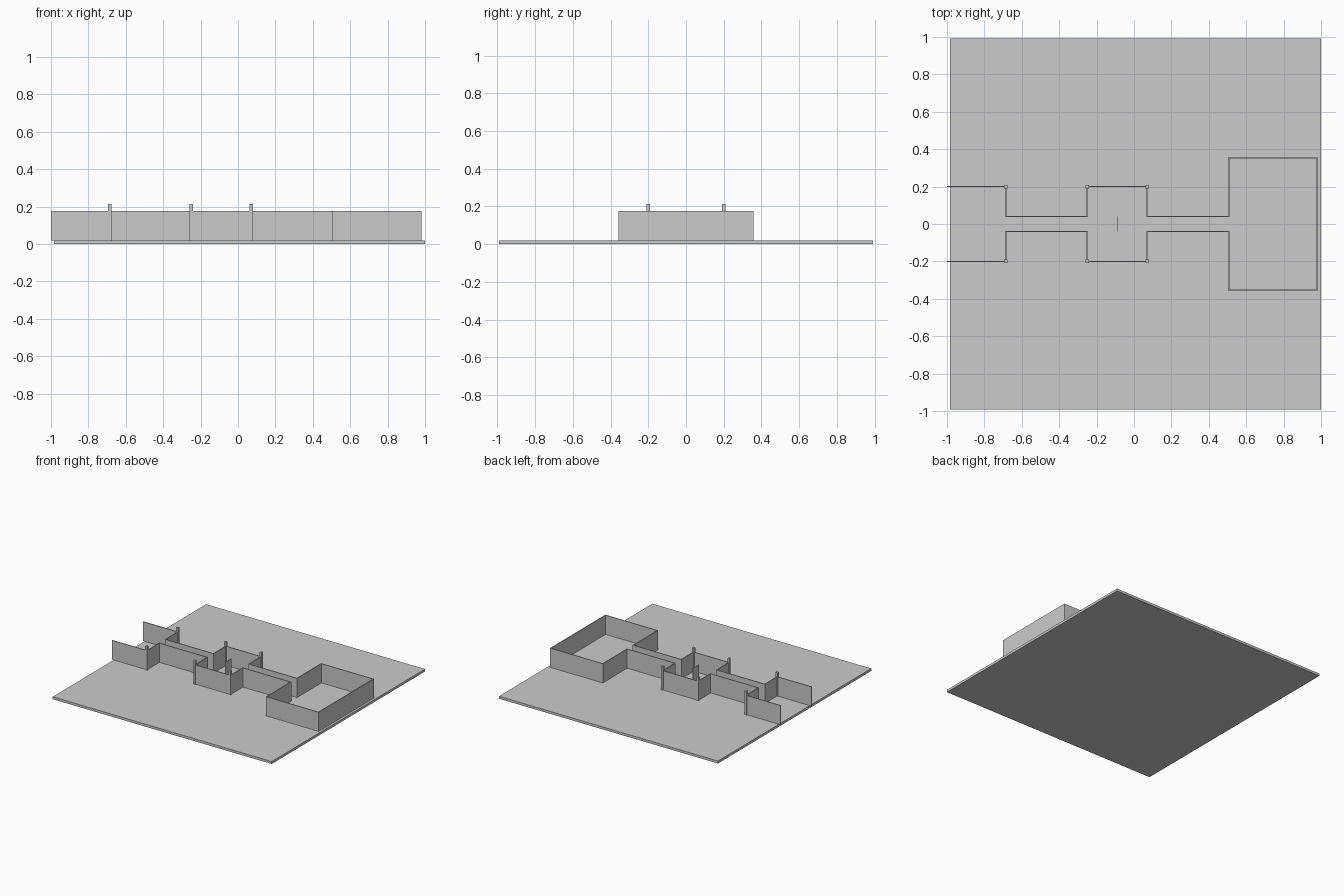
import bpy, bmesh
from mathutils import Vector

cube = bpy.data.objects.get("Cube")
if cube:
    bpy.data.objects.remove(cube, do_unlink=True)

FLOOR = 0.02
WALL_TOP = 0.177
POST_TOP = 0.213
THICK = 0.007

grey = bpy.data.materials.new("plain grey")
grey.use_nodes = True
grey.diffuse_color = (0.6, 0.6, 0.6, 1)
grey.node_tree.nodes["Principled BSDF"].inputs["Base Color"].default_value = (0.6, 0.6, 0.6, 1)


def finish(name, bm):
    bmesh.ops.recalc_face_normals(bm, faces=bm.faces)
    mesh = bpy.data.meshes.new(name)
    bm.to_mesh(mesh)
    bm.free()
    mesh.materials.append(grey)
    obj = bpy.data.objects.new(name, mesh)
    bpy.context.collection.objects.link(obj)
    return obj


def box(name, lo, hi):
    bm = bmesh.new()
    bmesh.ops.create_cube(bm, size=1)
    lo, hi = Vector(lo), Vector(hi)
    for v in bm.verts:
        v.co = (lo + hi) / 2 + v.co * (hi - lo)
    return finish(name, bm)


def wall(name, path):
    """Upright wall of even thickness with mitred right-angle corners."""
    pts = [Vector(p) for p in path]
    dirs = [(b - a).normalized() for a, b in zip(pts, pts[1:])]
    normals = [Vector((-d.y, d.x)) for d in dirs]
    bm = bmesh.new()
    rings = []
    for i, p in enumerate(pts):
        if i in (0, len(pts) - 1):
            off = normals[0 if i == 0 else -1]
        else:
            off = normals[i - 1] + normals[i]
        off = off * THICK / 2
        a, b = p + off, p - off
        rings.append([bm.verts.new((q.x, q.y, z)) for q, z in
                      ((a, FLOOR), (b, FLOOR), (b, WALL_TOP), (a, WALL_TOP))])
    for r, s in zip(rings, rings[1:]):
        for k in range(4):
            n = (k + 1) % 4
            bm.faces.new((r[k], r[n], s[n], s[k]))
    bm.faces.new(rings[0])
    bm.faces.new(rings[-1])
    return finish(name, bm)


# Square ground slab
box("ground_slab", (-0.984, -0.992, 0), (1.0, 0.992, FLOOR))

# Half plan: entry, passage, chamber, passage, large end room
ENTRY, CH_A, CH_B, ROOM, END = -0.685, -0.25, 0.071, 0.506, 0.978
WIDE, NARROW, BIG = 0.2, 0.04, 0.355
half = [(-1.0, WIDE), (ENTRY, WIDE), (ENTRY, NARROW), (CH_A, NARROW),
        (CH_A, WIDE), (CH_B, WIDE), (CH_B, NARROW), (ROOM, NARROW),
        (ROOM, BIG), (END, BIG)]
wall("perimeter_wall", half + [(x, -y) for x, y in reversed(half)])

# Screen standing in the middle chamber
box("chamber_screen", (-0.092, -NARROW, FLOOR), (-0.088, NARROW, WALL_TOP))

# Corner posts rising above the walls
R = 0.009
for label, x in (("entry", ENTRY), ("chamber_near", CH_A), ("chamber_far", CH_B)):
    for side, y in (("left", WIDE), ("right", -WIDE)):
        box(f"{label}_post_{side}", (x - R, y - R, FLOOR), (x + R, y + R, POST_TOP))
